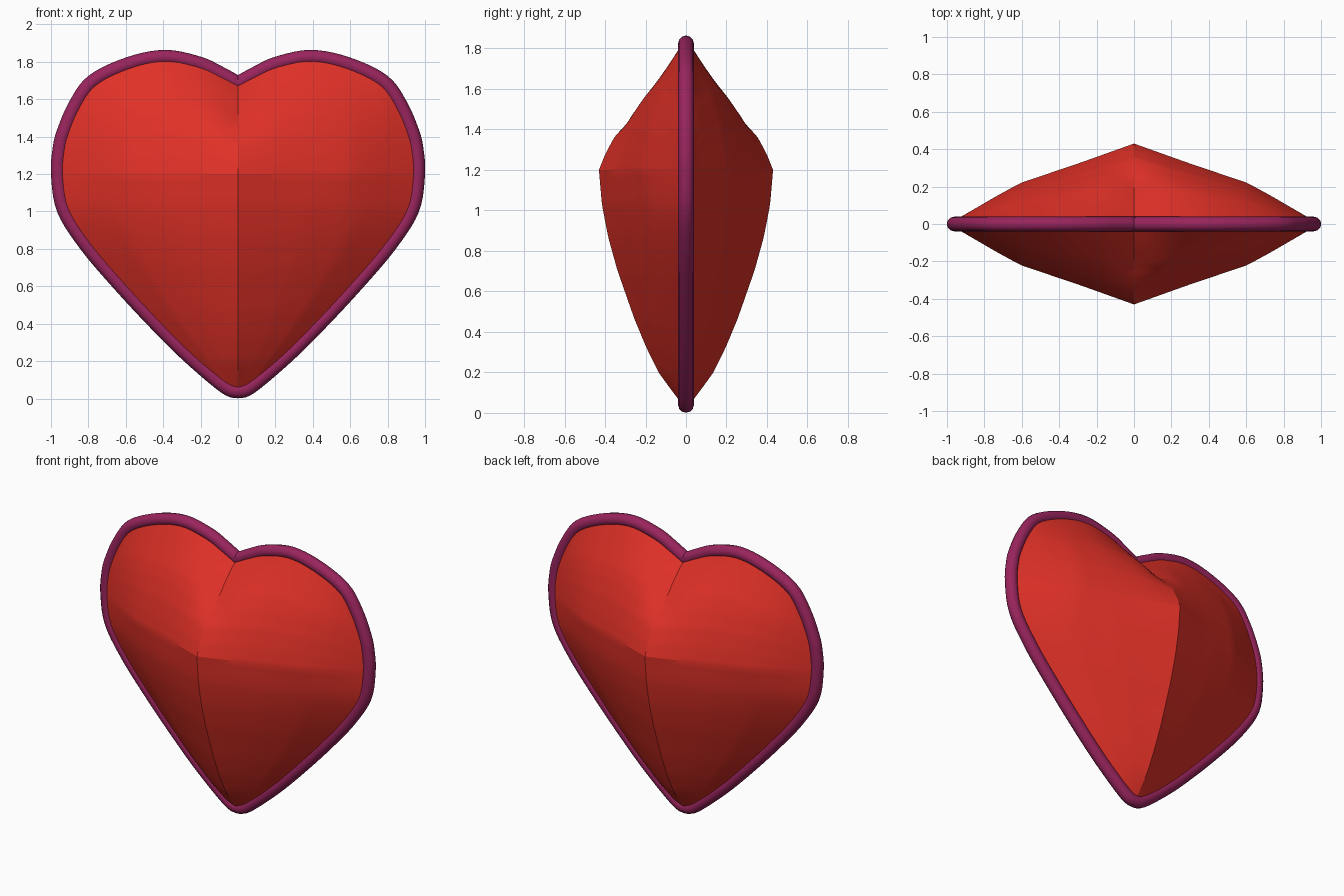
import bpy, bmesh, math

if "Cube" in bpy.data.objects:
    bpy.data.objects.remove(bpy.data.objects["Cube"])

# Right half of the rim centreline (x, z), from bottom tip to top notch
HALF = [(0, .04), (.07, .065), (.27, .235), (.46, .425), (.645, .625), (.81, .82),
        (.93, 1.01), (.961, 1.2), (.953, 1.33), (.932, 1.42), (.87, 1.565),
        (.775, 1.695), (.585, 1.787), (.39, 1.825), (.21, 1.79), (.105, 1.742), (0, 1.685)]
SPLIT = 1.2      # height of the horizontal crease
EDGE = .018      # half thickness of the body where it meets the rim
DEPTH = .412


def material(name, rgb):
    m = bpy.data.materials.new(name)
    m.diffuse_color = (*rgb, 1)
    m.use_nodes = True
    m.node_tree.nodes["Principled BSDF"].inputs["Base Color"].default_value = m.diffuse_color
    return m


def lerp(table, x):
    """Piecewise linear lookup in a table sorted by its first column."""
    if x <= table[0][0]:
        return table[0][1]
    for (a, fa), (b, fb) in zip(table, table[1:]):
        if x <= b:
            return fa + (fb - fa) * (x - a) / max(b - a, 1e-9)
    return table[-1][1]


def smooth_path(pts, steps):
    """Catmull-Rom through the points."""
    out = []
    for i in range(len(pts) - 1):
        p0, p1, p2, p3 = (pts[max(i - 1, 0)], pts[i], pts[i + 1], pts[min(i + 2, len(pts) - 1)])
        for k in range(steps):
            t = k / steps
            out.append(tuple(.5 * (2 * b + (c - a) * t + (2 * a - 5 * b + 4 * c - d) * t * t
                                   + (3 * b - a - 3 * c + d) * t ** 3)
                             for a, b, c, d in zip(p0, p1, p2, p3)))
    return out + [pts[-1]]


path = smooth_path(HALF, 5)
width_at = [(z, x) for x, z in path if z <= SPLIT + 1e-6]
top_at = sorted((x, z) for x, z in path if z >= SPLIT - 1e-6)
WIDE = lerp(width_at, SPLIT)

# Depth profiles: ridge by height, section at the crease, section near the tip, upper fall-off
RIDGE = [(.04, 0), (.19, .27), (.33, .44), (.47, .58), (.706, .78), (.87, .89), (1.03, .965), (1.2, 1)]
CREASE = [(0, 1), (.3, .75), (.63, .49), (.76, .325), (1, 0)]
TIP = [(0, 1), (.4, .67), (.7, .38), (1, 0)]
UPPER = [(0, 1), (.15, .93), (.33, .82), (.5, .67), (.62, .54), (1, 0)]


def lower_point(u, v):
    z = .04 + (SPLIT - .04) * v
    w = (z / SPLIT) ** 6
    f = w * lerp(CREASE, abs(u)) + (1 - w) * lerp(TIP, abs(u))
    return u * lerp(width_at, z), EDGE + DEPTH * lerp(RIDGE, z) * f, z


def upper_point(u, s):
    x = u * WIDE
    z = SPLIT + s * (lerp(top_at, abs(x)) - SPLIT)
    y = EDGE + DEPTH * lerp(CREASE, abs(u)) * lerp(UPPER, s)
    dent = .03 * math.exp(-((x / .07) ** 2 + ((z - 1.5) / .08) ** 2))
    return x, y - dent, z


# Heart body: front and back shells
bm = bmesh.new()
N, ROWS = 28, 30
us = [math.sin(math.pi / 2 * i / N) for i in range(-N, N + 1)]
for side in (-1, 1):
    grid = [[lower_point(u, j / ROWS) for u in us] for j in range(ROWS + 1)]
    grid += [[upper_point(u, j / ROWS) for u in us] for j in range(1, ROWS + 1)]
    rows = [[bm.verts.new((x, side * y, z)) for x, y, z in row] for row in grid]
    for a, b in zip(rows, rows[1:]):
        for i in range(len(us) - 1):
            quad = [a[i], a[i + 1], b[i + 1], b[i]]
            bm.faces.new(quad if side < 0 else quad[::-1])
bmesh.ops.remove_doubles(bm, verts=bm.verts, dist=1e-4)
mesh = bpy.data.meshes.new("heart_body")
bm.to_mesh(mesh)
bm.free()
body = bpy.data.objects.new("heart_body", mesh)
bpy.context.collection.objects.link(body)
mesh.materials.append(material("red", (.74, .03, .02)))

# Rim: round tube along the outline
loop = path + [(-x, z) for x, z in path[-2:0:-1]]
curve = bpy.data.curves.new("rim", 'CURVE')
curve.dimensions = '3D'
curve.fill_mode = 'FULL'
curve.bevel_depth = .039
curve.bevel_resolution = 4
spline = curve.splines.new('POLY')
spline.points.add(len(loop) - 1)
for p, (x, z) in zip(spline.points, loop):
    p.co = (x, 0, z, 1)
spline.use_cyclic_u = True
rim = bpy.data.objects.new("rim", curve)
bpy.context.collection.objects.link(rim)
curve.materials.append(material("purple", (.32, .018, .11)))
bpy.ops.object.select_all(action='DESELECT')
rim.select_set(True)
bpy.context.view_layer.objects.active = rim
bpy.ops.object.convert(target='MESH')

# Shading
for ob, angle in ((body, 18), (rim, 50)):
    bpy.ops.object.select_all(action='DESELECT')
    ob.select_set(True)
    bpy.context.view_layer.objects.active = ob
    bpy.ops.object.shade_smooth_by_angle(angle=math.radians(angle))
